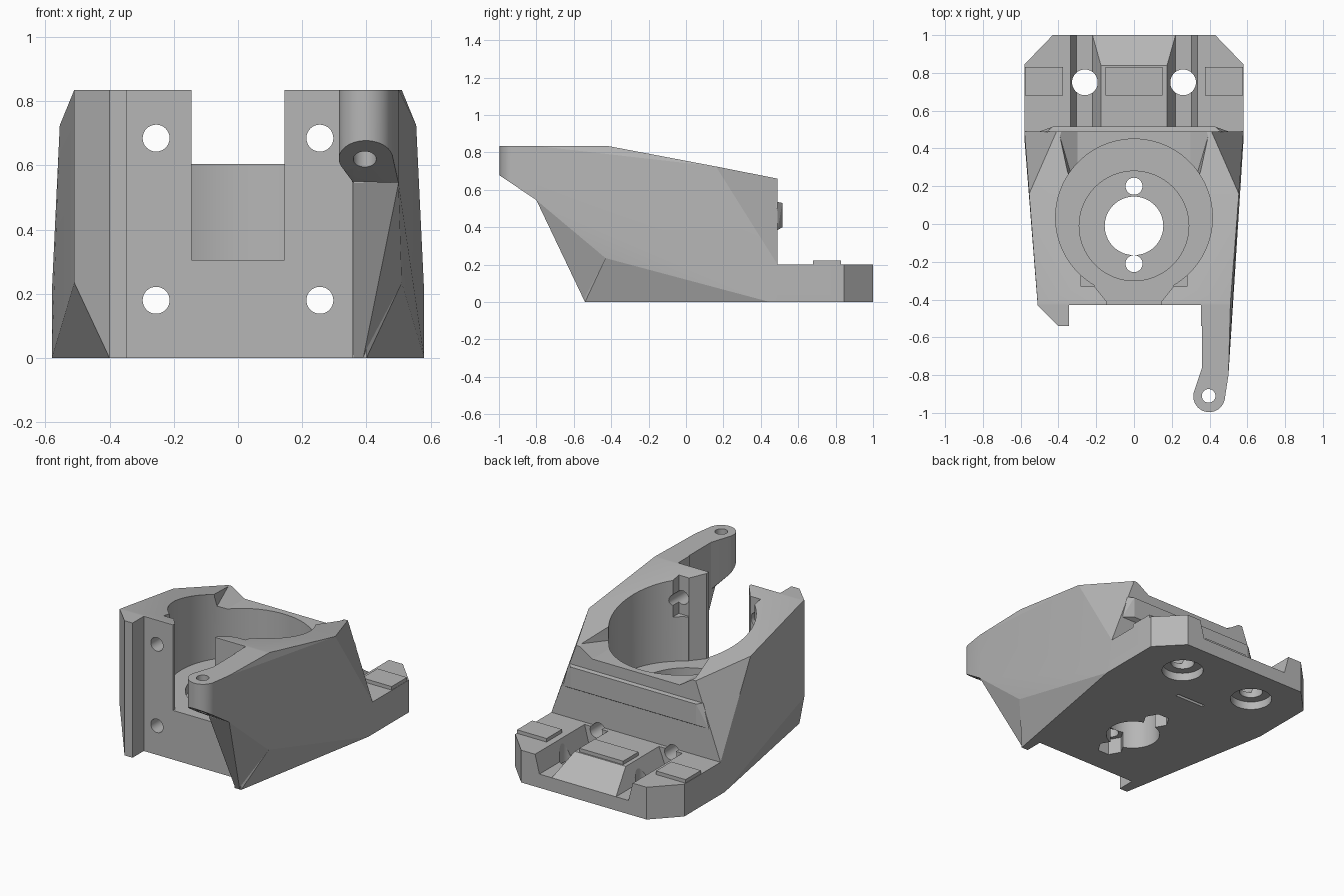
import bpy, bmesh, math
from mathutils import Vector

if "Cube" in bpy.data.objects:
    bpy.data.objects.remove(bpy.data.objects["Cube"], do_unlink=True)

grey = bpy.data.materials.new("plain grey")
grey.use_nodes = True
colour = (0.47, 0.47, 0.47, 1)
grey.diffuse_color = colour
grey.node_tree.nodes["Principled BSDF"].inputs["Base Color"].default_value = colour


def hull(name, points):
    """Convex solid around a handful of points."""
    bm = bmesh.new()
    for p in points:
        bm.verts.new(p)
    bmesh.ops.remove_doubles(bm, verts=bm.verts[:], dist=1e-5)
    bmesh.ops.convex_hull(bm, input=bm.verts[:])
    loose = [v for v in bm.verts if not v.link_faces]
    bmesh.ops.delete(bm, geom=loose, context='VERTS')
    bmesh.ops.dissolve_limit(bm, angle_limit=0.005, verts=bm.verts[:], edges=bm.edges[:])
    bmesh.ops.recalc_face_normals(bm, faces=bm.faces[:])
    mesh = bpy.data.meshes.new(name)
    bm.to_mesh(mesh)
    bm.free()
    mesh.materials.append(grey)
    ob = bpy.data.objects.new(name, mesh)
    bpy.context.collection.objects.link(ob)
    return ob


def box(name, x, y, z):
    return hull(name, [(a, b, c) for a in x for b in y for c in z])


def prism(name, outline, z):
    return hull(name, [(x, y, h) for x, y in outline for h in z])


def along_y(name, outline, y):
    return hull(name, [(x, d, z) for x, z in outline for d in y])


def circle(cx, cy, r, n=64):
    return [(cx + r * math.cos(math.tau * i / n), cy + r * math.sin(math.tau * i / n))
            for i in range(n)]


def both(points):
    return [(s * x, y, z) for x, y, z in points for s in (-1, 1)]


def combine(target, other, operation):
    mod = target.modifiers.new("join", 'BOOLEAN')
    mod.operation = operation
    mod.solver = 'EXACT'
    mod.object = other
    bpy.context.view_layer.objects.active = target
    bpy.ops.object.modifier_apply(modifier=mod.name)
    bpy.data.objects.remove(other, do_unlink=True)


# Tapered main body
side = [(.51, -.43, .835), (.51, -.42, .835), (.40, -.54, .835), (.40, -.54, 0),
        (.51, -.43, .235), (.555, .16, .725), (.41, .49, .66),
        (.58, .49, .2), (.58, .45, 0), (.58, .49, 0)]
body = hull("bracket_body", both(side))


def add(ob):
    combine(body, ob, 'UNION')


def cut(ob):
    combine(body, ob, 'DIFFERENCE')


# Forward arm root, blending into the right-hand wall
add(hull("arm_root", [
    (.36, -.80, .835), (.36, -.80, .545), (.50, -.80, .835), (.50, -.80, .545),
    (.36, -.54, 0), (.39, -.54, 0), (.36, -.43, 0), (.36, -.43, .835),
    (.51, -.43, .835), (.51, -.42, .835), (.51, -.43, .235),
    (.58, .45, 0), (.555, .16, .725)]))

# Recessed front face between flange and arm
cut(box("front_recess", (-.345, .355), (-.75, -.43), (-.1, 1)))

# Rounded arm tip with a sloping underside
tip = circle(.398, -.912, .084) + [(.36, -.79), (.50, -.80), (.36, -.76), (.50, -.76)]
add(hull("arm_tip", [(x, y, .835) for x, y in tip]
         + [(x, y, .545 + .675 * max(0, -.8 - y)) for x, y in tip]))
cut(prism("arm_hole", circle(.395, -.91, .036, 32), (.4, 1)))

# Rear foot plate with clipped corners
plate = [(.53, .2), (.58, .49), (.58, .845), (.43, 1)]
add(prism("foot_plate", plate + [(-x, y) for x, y in plate], (0, .2)))
for x in ((-.15, .15), (.375, .578), (-.578, -.375)):
    add(box("foot_pad", x, (.68, .83), (.15, .222)))

# Raised band across the rear wall
add(hull("rear_band", both([(.46, .48, .535), (.51, .48, .385),
                            (.46, .49, .535), (.50, .49, .385),
                            (.43, .515, .53), (.43, .515, .40)])))

# Lowered saddle behind the round pocket
cut(hull("saddle", both([(.30, .15, .605), (.30, .7, .605), (.31, .15, 1),
                         (.52, .7, 1), (.31, .15, .73), (.40, .49, .67)])))

# Round pocket, ring recess and shaft hole
cut(prism("round_pocket", circle(0, .035, .415, 96), (.305, 1.2)))
cut(prism("ring_recess", circle(0, -.01, .29, 96), (.25, .5)))
cut(prism("shaft_hole", circle(0, -.01, .155), (-.2, .5)))

# Front slot and its widened inner end
cut(box("front_slot", (-.145, .145), (-.6, 0), (.305, 1.2)))
cut(prism("slot_flare", [(-.145, -.41), (.145, -.41), (.21, -.33), (-.21, -.33),
                         (.21, -.2), (-.21, -.2)], (.305, 1.2)))
cut(box("bolt_seat", (-.28, .28), (-.33, -.15), (.58, 1.2)))

# Vertical bolts beside the shaft, with hex pockets underneath
for y in (.2, -.21):
    cut(prism("shaft_bolt", circle(0, y, .045, 32), (-.2, .5)))
    cut(prism("hex_pocket", circle(0, y, .078, 6), (-.2, .1)))

# Rear channels, bolt holes with counterbores, long front bolts
for s in (-1, 1):
    cut(along_y("foot_channel", [(s * .22, .085), (s * .305, .085), (s * .335, .2),
                                 (s * .175, .2), (s * .335, .3), (s * .175, .3)],
                (.515, 1.2)))
    cut(prism("foot_bolt", circle(s * .26, .75, .068, 48), (-.2, .4)))
    cut(prism("foot_counterbore", circle(s * .26, .75, .12, 48), (-.2, .05)))
    for z in (.18, .685):
        cut(along_y("long_bolt", circle(s * .255, z, .042, 32), (-.7, 1.2)))

# Sloping exit at the rear middle of the foot
ramp = [(.84, .2), (1.0, .085), (1.1, .013), (1.1, .3), (.84, .3)]
cut(hull("rear_ramp", [(x, y, z) for y, z in ramp for x in (-.25, .25)]))

# Shallow groove on the underside
cut(box("underside_groove", (-.1, .1), (.5, .52), (-.1, .02)))

# Smooth the round walls, keep the flat facets crisp
bpy.ops.object.select_all(action='DESELECT')
body.select_set(True)
bpy.context.view_layer.objects.active = body
bpy.ops.object.shade_smooth_by_angle(angle=math.radians(12))
